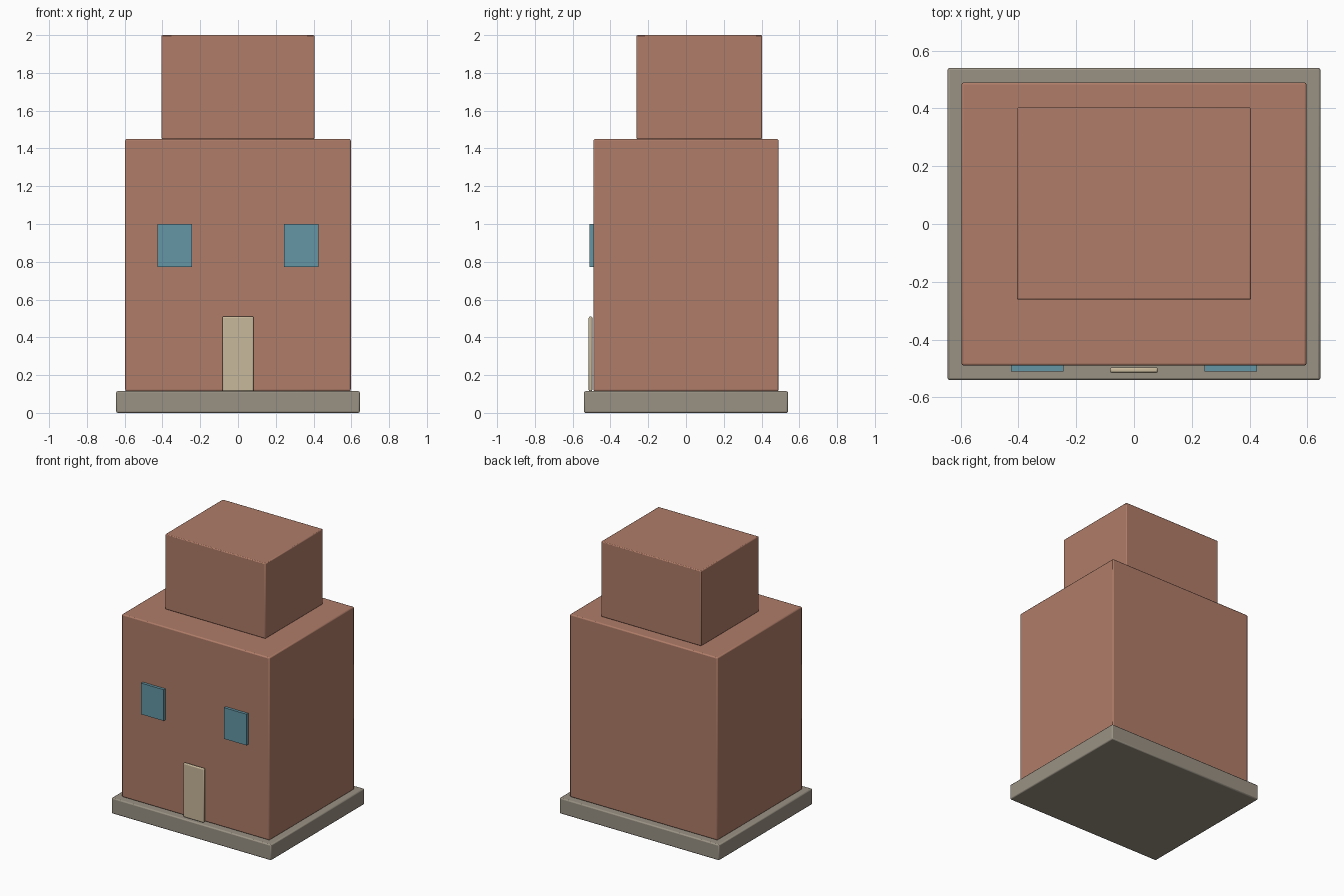
import bpy

if "Cube" in bpy.data.objects:
    bpy.data.objects.remove(bpy.data.objects["Cube"])


def material(name, color):
    m = bpy.data.materials.new(name)
    m.diffuse_color = (*color, 1.0)
    m.use_nodes = True
    m.node_tree.nodes["Principled BSDF"].inputs["Base Color"].default_value = m.diffuse_color
    return m


brick = material("brick red", (0.434, 0.205, 0.141))
stone = material("warm grey", (0.323, 0.287, 0.231))
glass = material("window blue", (0.127, 0.305, 0.376))
cream = material("door cream", (0.578, 0.485, 0.328))


def box(name, xs, ys, zs, mat, bevel=0.0):
    """Box from its x, y and z ranges, with optional rounded edges."""
    ranges = (xs, ys, zs)
    bpy.ops.mesh.primitive_cube_add(size=1, location=[(a + b) / 2 for a, b in ranges])
    ob = bpy.context.object
    ob.name = name
    ob.scale = [b - a for a, b in ranges]
    bpy.ops.object.transform_apply(location=False, rotation=False, scale=True)
    ob.data.materials.append(mat)
    if bevel:
        mod = ob.modifiers.new("soft edges", "BEVEL")
        mod.width = bevel
        mod.segments = 2
        bpy.ops.object.shade_smooth_by_angle()
    return ob


# Plinth and the two stacked blocks
box("plinth", (-0.645, 0.645), (-0.54, 0.54), (0.0, 0.115), stone, 0.008)
box("main_block", (-0.597, 0.597), (-0.49, 0.49), (0.115, 1.45), brick, 0.008)
box("upper_block", (-0.405, 0.405), (-0.262, 0.403), (1.45, 2.0), brick, 0.006)

# Door slab standing just proud of the front wall
box("door", (-0.083, 0.083), (-0.515, -0.496), (0.115, 0.51), cream, 0.007)

# Mirrored pair of windows
for side, label in ((-1, "left"), (1, "right")):
    x = side * 0.335
    box("window_" + label, (x - 0.091, x + 0.091), (-0.51, -0.488), (0.772, 1.0), glass)
